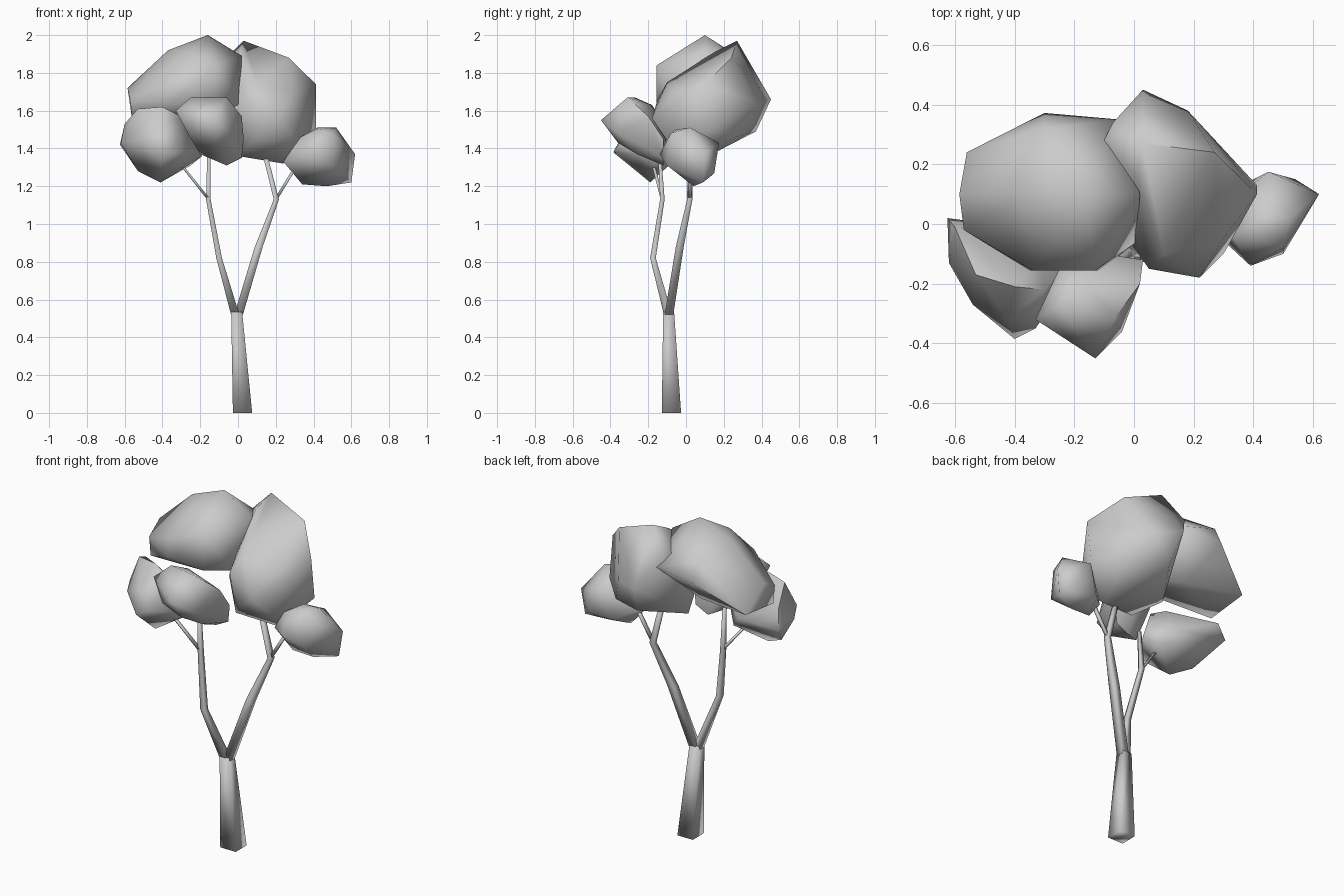
import bpy, bmesh, math


def finish(bm, name, angle):
    bmesh.ops.recalc_face_normals(bm, faces=bm.faces[:])
    me = bpy.data.meshes.new(name)
    bm.to_mesh(me)
    bm.free()
    ob = bpy.data.objects.new(name, me)
    bpy.context.collection.objects.link(ob)
    bpy.ops.object.select_all(action='DESELECT')
    ob.select_set(True)
    bpy.context.view_layer.objects.active = ob
    bpy.ops.object.shade_smooth_by_angle(angle=math.radians(angle))


def limb(name, *points):
    """Square-section tapering limb through (x, y, z, half width) points."""
    bm = bmesh.new()
    rings = [[bm.verts.new((x + sx * r, y + sy * r, z))
              for sx, sy in ((-1, -1), (1, -1), (1, 1), (-1, 1))]
             for x, y, z, r in points]
    for a, b in zip(rings, rings[1:]):
        for i in range(4):
            j = (i + 1) % 4
            bm.faces.new((a[i], a[j], b[j], b[i]))
    bm.faces.new(rings[0])
    bm.faces.new(rings[-1])
    finish(bm, name, 100)


def foliage(name, *corners):
    """Faceted leaf clump: convex hull stretched over a few corners."""
    bm = bmesh.new()
    for c in corners:
        bm.verts.new(c)
    bmesh.ops.convex_hull(bm, input=bm.verts[:])
    loose = [v for v in bm.verts if not v.link_faces]
    bmesh.ops.delete(bm, geom=loose, context='VERTS')
    finish(bm, name, 70)


# Trunk and its two main branches with side twigs
limb("trunk", (.024, -.077, 0, .051), (-.007, -.092, .535, .029))
limb("right_branch", (.003, -.09, .52, .023), (.11, -.033, .88, .021),
     (.203, .02, 1.13, .014), (.14, .02, 1.38, .012))
limb("right_twig", (.2, .02, 1.13, .009), (.31, .02, 1.31, .009))
limb("left_branch", (-.015, -.095, .52, .022), (-.1, -.175, .82, .015),
     (-.157, -.125, 1.13, .012), (-.155, -.14, 1.37, .008))
limb("left_twig", (-.155, -.125, 1.13, .009), (-.29, -.17, 1.3, .008))

# Two large upper clumps
foliage("upper_left_foliage",
        (-.585, .1, 1.72), (-.56, .24, 1.58), (-.56, -.02, 1.55),
        (-.35, -.155, 1.64), (-.12, -.155, 1.63), (.01, -.06, 1.63),
        (-.3, .372, 1.75), (-.05, .35, 1.77), (-.16, .1, 2.0),
        (-.37, .1, 1.92), (.02, .1, 1.89), (-.34, -.155, 1.76),
        (-.13, -.155, 1.84), (-.3, .32, 1.86), (-.26, -.04, 1.91),
        (-.57, -.02, 1.66), (-.22, .17, 1.56))
foliage("upper_right_foliage",
        (.03, .27, 1.97), (.27, .24, 1.88), (-.1, .28, 1.84),
        (-.07, .34, 1.82), (.03, .45, 1.66), (.18, .38, 1.64),
        (.412, .1, 1.74), (.412, .13, 1.5), (.22, -.18, 1.56),
        (.05, -.15, 1.66), (0, -.02, 1.36), (.24, .04, 1.32),
        (.09, -.11, 1.45), (.06, .37, 1.49), (-.1, .06, 1.52),
        (.3, -.1, 1.44), (.1, -.1, 1.75), (.29, -.06, 1.7),
        (.29, .25, 1.66), (.28, .26, 1.46), (-.1, .12, 1.42),
        (.01, .15, 1.91))

# Three small lower clumps
foliage("lower_left_foliage",
        (-.625, .02, 1.42), (-.6, -.01, 1.53), (-.53, -.17, 1.61),
        (-.4, -.21, 1.62), (-.3, -.22, 1.57), (-.62, -.13, 1.43),
        (-.54, -.27, 1.44), (-.4, -.385, 1.38), (-.33, -.35, 1.41),
        (-.41, -.19, 1.22), (-.53, -.14, 1.28), (-.19, -.15, 1.36),
        (-.25, -.09, 1.31), (-.33, -.02, 1.4), (-.42, -.32, 1.5),
        (-.22, -.12, 1.42))
foliage("lower_front_foliage",
        (-.33, -.32, 1.6), (-.25, -.27, 1.67), (-.06, -.31, 1.67),
        (-.13, -.45, 1.55), (-.04, -.36, 1.48), (.02, -.2, 1.57),
        (.03, -.12, 1.45), (.02, -.12, 1.35), (-.06, -.12, 1.31),
        (-.2, -.22, 1.37), (-.26, -.34, 1.47), (-.1, -.1, 1.51),
        (-.2, -.18, 1.63), (-.12, -.36, 1.43), (-.05, -.26, 1.37),
        (-.25, -.15, 1.58))
foliage("lower_right_foliage",
        (.24, 0, 1.33), (.33, -.04, 1.46), (.42, -.05, 1.5),
        (.42, .02, 1.51), (.52, .02, 1.51), (.5, -.08, 1.48),
        (.62, .1, 1.37), (.6, .09, 1.22), (.34, .03, 1.21),
        (.39, -.14, 1.37), (.5, -.1, 1.31), (.45, .175, 1.43),
        (.54, .15, 1.27), (.38, .14, 1.26), (.47, .04, 1.2))
